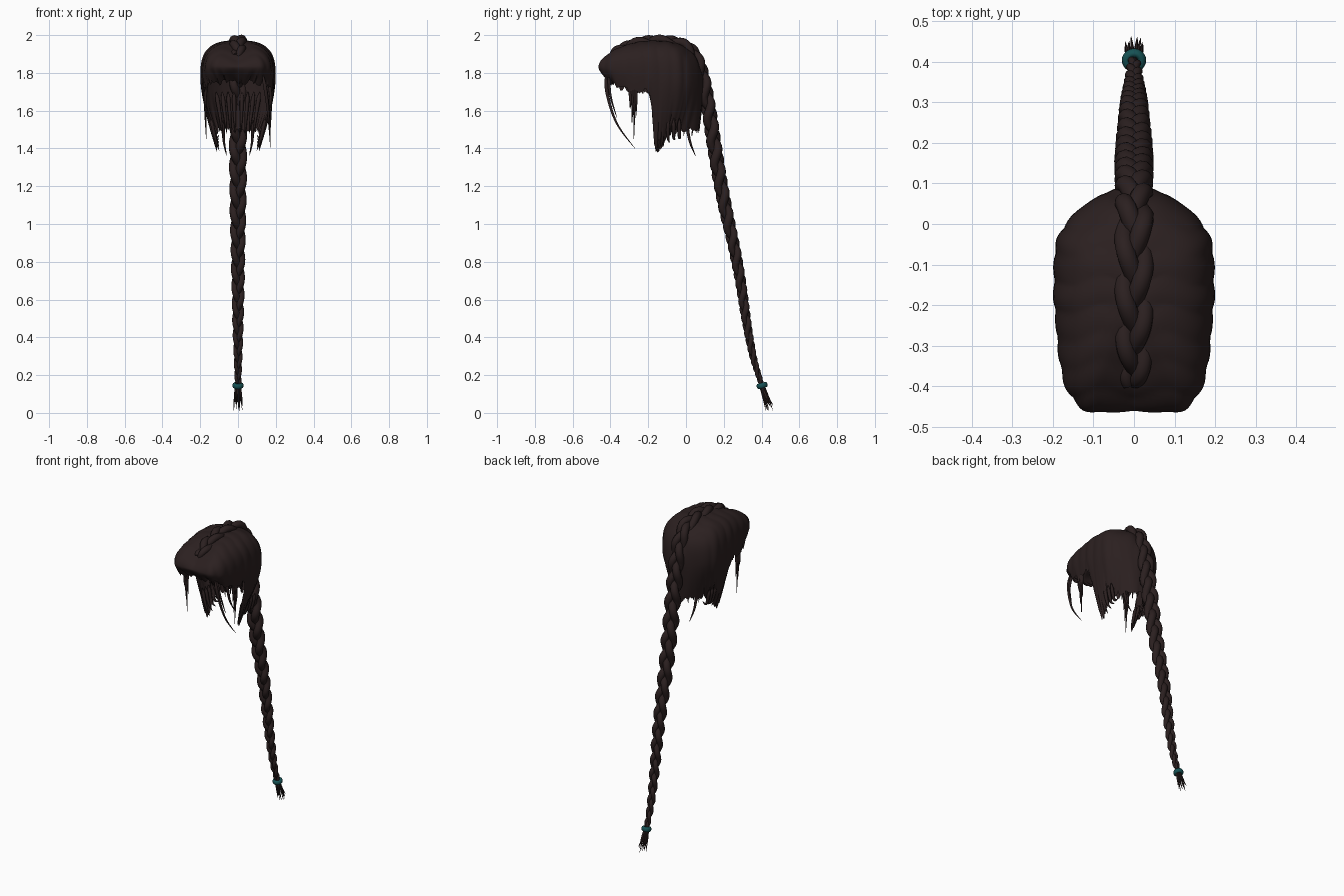
import bpy, bmesh, math, random
from mathutils import Vector

random.seed(4)
if "Cube" in bpy.data.objects:
    bpy.data.objects.remove(bpy.data.objects["Cube"])


def material(name, rgb):
    m = bpy.data.materials.new(name)
    m.use_nodes = True
    m.diffuse_color = (*rgb, 1)
    bsdf = next(n for n in m.node_tree.nodes if n.type == 'BSDF_PRINCIPLED')
    bsdf.inputs["Base Color"].default_value = (*rgb, 1)
    bsdf.inputs["Roughness"].default_value = 0.7
    return m


HAIR = material("dark brown hair", (0.024, 0.0142, 0.0142))
TEAL = material("teal band", (0.008, 0.085, 0.09))


def spline(pts, steps):
    """Smooth path of tuples through the given points."""
    out = []
    for i in range(len(pts) - 1):
        a, b, c, d = (pts[min(max(k, 0), len(pts) - 1)] for k in range(i - 1, i + 3))
        for s in range(steps):
            t = s / steps
            out.append(tuple(
                q + 0.5 * t * (r - p + t * (2 * p - 5 * q + 4 * r - w + t * (3 * (q - r) + w - p)))
                for p, q, r, w in zip(a, b, c, d)))
    return out + [tuple(pts[-1])]


def smooth(ob, angle=50):
    bpy.ops.object.select_all(action='DESELECT')
    ob.select_set(True)
    bpy.context.view_layer.objects.active = ob
    bpy.ops.object.shade_smooth_by_angle(angle=math.radians(angle))


def tubes(name, paths, res=2):
    """One mesh made of tubes; every path point is (x, y, z, radius)."""
    cu = bpy.data.curves.new(name, 'CURVE')
    cu.dimensions = '3D'
    cu.bevel_depth = 1
    cu.bevel_resolution = res
    cu.use_fill_caps = True
    for path in paths:
        sp = cu.splines.new('POLY')
        sp.points.add(len(path) - 1)
        for p, (x, y, z, r) in zip(sp.points, path):
            p.co = (x, y, z, 1)
            p.radius = r
    cu.materials.append(HAIR)
    ob = bpy.data.objects.new(name, cu)
    bpy.context.collection.objects.link(ob)
    bpy.ops.object.select_all(action='DESELECT')
    ob.select_set(True)
    bpy.context.view_layer.objects.active = ob
    bpy.ops.object.convert(target='MESH')
    smooth(bpy.context.object)


def lock(pts, r):
    """Lock of hair through a few points, tapered to both ends."""
    path = spline(pts, 8)
    n = len(path) - 1
    return [(*p, r * min(1 - 0.93 * (i / n) ** 1.5, 0.15 + 4 * i / n)) for i, p in enumerate(path)]


# Hair cap: dome over a widest line, then a skirt gathered in to a ragged rim
# Half outline, front to back: x, y, widest z, rim z, tuck
half = [(0, -.457, 1.83, 1.75, .74), (.08, -.462, 1.83, 1.75, .75), (.13, -.452, 1.83, 1.745, .8),
        (.168, -.40, 1.82, 1.735, .9), (.185, -.32, 1.80, 1.71, .95), (.192, -.24, 1.79, 1.70, .95),
        (.197, -.195, 1.78, 1.68, .93), (.197, -.165, 1.77, 1.42, .6), (.197, -.12, 1.76, 1.40, .56),
        (.192, -.05, 1.76, 1.46, .58), (.168, 0, 1.75, 1.49, .64), (.12, .045, 1.74, 1.5, .76),
        (.06, .083, 1.73, 1.5, .88), (0, .09, 1.73, 1.49, .93)]
side = spline(half, 6)
outline = side + [(-p[0], *p[1:]) for p in side[-2:0:-1]]
CY, TOP, DOME, SKIRT = -0.17, 1.97, 26, 9
bm = bmesh.new()
crown = bm.verts.new((0, CY, TOP))
columns = []
for x, y, zw, zr, tuck in outline:
    # squarer over the sides, rounder over the brow
    n = 2.4 + 0.6 * min(abs(x) / 0.197, 1) - 0.9 * max(0, (CY - y) / 0.29)
    rim = zr + random.uniform(-0.016, 0.016)
    col = []
    for j in range(1, DOME + SKIRT + 1):
        s = max(0, j - DOME) / SKIRT
        if j <= DOME:
            f = math.sin(j / DOME * math.pi / 2)
            z = zw + (TOP - zw) * max(0, 1 - f ** n) ** (1 / n)
        else:
            f = 1 - (1 - tuck) * s ** 1.5
            z = zw + (rim - zw) * s
        px, py = x * f, CY + (y - CY) * f
        # shallow scalloped ridges between the combed locks
        wave = abs(math.sin(math.pi * (py + 0.012 * math.cos(40 * px)) / 0.07))
        ridge = 0.005 * (wave - 0.5) * (1 - s)
        g = 1 + ridge / 0.2 * f
        col.append(bm.verts.new((px * g, CY + (py - CY) * g, z + ridge * (1 - f))))
    columns.append(col)
for k, col in enumerate(columns):
    nxt = columns[(k + 1) % len(columns)]
    bm.faces.new((crown, col[0], nxt[0]))
    for j in range(len(col) - 1):
        bm.faces.new((col[j], col[j + 1], nxt[j + 1], nxt[j]))
bmesh.ops.recalc_face_normals(bm, faces=bm.faces)
me = bpy.data.meshes.new("hair_cap")
bm.to_mesh(me)
bm.free()
me.materials.append(HAIR)
cap = bpy.data.objects.new("hair_cap", me)
bpy.context.collection.objects.link(cap)
smooth(cap)

# Braid: three strands woven round a centre line of (y, z, half width)
line = spline([(-.39, 1.885, .03), (-.36, 1.91, .042), (-.27, 1.947, .047), (-.16, 1.962, .048),
               (-.05, 1.953, .048), (.02, 1.92, .048), (.065, 1.85, .047), (.097, 1.74, .047),
               (.125, 1.58, .048), (.16, 1.35, .048), (.205, 1.1, .045), (.25, .9, .04),
               (.288, .7, .036), (.318, .5, .031), (.355, .3, .024), (.40, .15, .017)], 28)
phase, weave = 0, [[], [], []]
for i, (y, z, w) in enumerate(line):
    a, b = line[max(i - 1, 0)], line[min(i + 1, len(line) - 1)]
    t = Vector((0, b[0] - a[0], b[1] - a[1]))
    step = t.length / 2
    normal = Vector((1, 0, 0)).cross(t.normalized())
    phase += math.tau * step / (0.08 + 5.8 * w)
    for s in range(3):
        q = phase + s * math.tau / 3
        off = normal * (0.34 * w * math.sin(2 * q))
        weave[s].append((0.52 * w * math.sin(q), y + off.y, z + off.z, 0.5 * w))
tubes("braid", weave, 3)

# Hair band round the braid end
bpy.ops.mesh.primitive_torus_add(major_radius=0.019, minor_radius=0.011, major_segments=24,
                                 minor_segments=10, location=(0, .403, .145),
                                 rotation=(math.radians(16), 0, 0))
band = bpy.context.object
band.name = "hair_band"
band.scale.z = 1.35
band.data.materials.append(TEAL)
smooth(band)

# Loose tuft below the band
tuft = []
for i in range(12):
    a = i * 2.4
    dx, dy = math.cos(a), math.sin(a)
    e = random.uniform(0.4, 1)
    tuft.append(lock([(.008 * dx, .40 + .008 * dy, .15), (.018 * dx, .42 + .014 * dy, .09),
                      (.028 * dx * e, .442 + .02 * dy * e, random.uniform(.01, .05))], 0.007))
tubes("braid_tuft", tuft, 1)

# Loose locks round the face: long ones on the left, clumps at both temples
face = [lock([(.13, -.425, 1.80), (.15, -.415, 1.68), (.165, -.365, 1.53), (.172, -.27, 1.40)], .011),
        lock([(.13, -.41, 1.79), (.155, -.40, 1.68), (.168, -.365, 1.56)], .009)]
for sx in (-1, 1):
    for y, end in ((-.30, 1.61), (-.29, 1.53), (-.28, 1.45), (-.27, 1.56)):
        face.append(lock([(sx * .165, y, 1.77), (sx * .174, y + .006, 1.66),
                          (sx * .168, y + .004, end)], .011))
tubes("face_locks", face)

# Ragged locks continuing the skirt at the sideburns, and fine ones inside the nape
nape = []
for sx in (-1, 1):
    nape.append(lock([(sx * .08, 0, 1.55), (sx * .075, .02, 1.44), (sx * .06, .05, 1.36)], .010))
    for i in range(5):
        y = -.155 + .03 * i
        nape.append(lock([(sx * .145, y, 1.56), (sx * .122, y, 1.46),
                          (sx * .1, y + .008, 1.39 + .02 * i)], .012))
    for i in range(4):
        x = .018 + .026 * i
        y = .078 - .022 * i
        nape.append(lock([(sx * x * 1.2, y, 1.70), (sx * x, y - .012, 1.58),
                          (sx * x * .85, y - .025, 1.48 - .015 * (i % 2))], .013))
tubes("nape_locks", nape)
